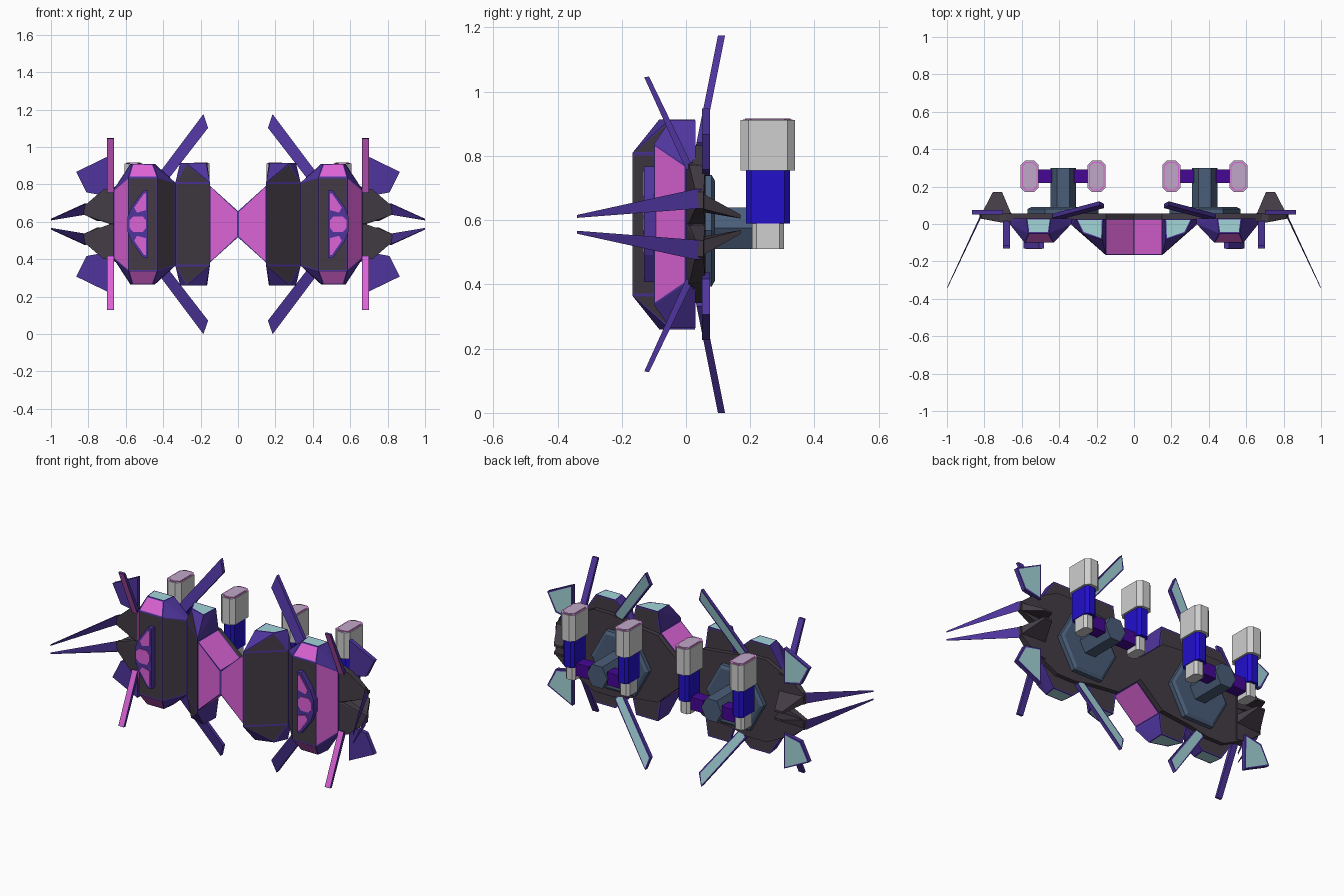
import bpy, bmesh, math

if "Cube" in bpy.data.objects:
    bpy.data.objects.remove(bpy.data.objects["Cube"])

CZ = 0.587  # height of the horizontal symmetry plane
COLOURS = {
    "dark_grey": (.056, .044, .060), "purple": (.078, .036, .34), "pink": (.72, .125, .67),
    "cyan": (.36, .66, .69), "slate": (.068, .11, .19), "blue": (.016, .005, .60),
    "indigo": (.06, .002, .30), "light_grey": (.62, .62, .62), "lavender": (.53, .39, .58),
}
MATS = {}
for n, c in COLOURS.items():
    m = bpy.data.materials.new(n)
    m.diffuse_color = (*c, 1)
    m.use_nodes = True
    m.node_tree.nodes["Principled BSDF"].inputs["Base Color"].default_value = m.diffuse_color
    MATS[n] = m


def hull(name, pts, base, rule=None, inset=.007, mz=False):
    """Convex solid, mirrored in x (and z); rule(normal) picks a colour for inset panels."""
    bm = bmesh.new()
    for p in pts:
        bm.verts.new(p)
    bmesh.ops.convex_hull(bm, input=bm.verts[:])
    bmesh.ops.delete(bm, geom=[v for v in bm.verts if not v.link_faces], context='VERTS')
    bmesh.ops.dissolve_limit(bm, angle_limit=.03, verts=bm.verts[:], edges=bm.edges[:])
    bmesh.ops.recalc_face_normals(bm, faces=bm.faces[:])
    bm.normal_update()
    slots = [base]
    if rule:
        picked = [(f, rule(f.normal)) for f in bm.faces]
        picked = [(f, c) for f, c in picked if c]
        if inset:
            bmesh.ops.inset_individual(bm, faces=[f for f, c in picked], thickness=inset)
        for f, c in picked:
            if c not in slots:
                slots.append(c)
            f.material_index = slots.index(c)
    me = bpy.data.meshes.new(name)
    bm.to_mesh(me)
    bm.free()
    for s in slots:
        me.materials.append(MATS[s])
    ob = bpy.data.objects.new(name, me)
    bpy.context.collection.objects.link(ob)
    ob.location.z = CZ
    mod = ob.modifiers.new("mirror", 'MIRROR')
    mod.use_axis = (True, False, mz)
    mod.use_mirror_merge = False
    return ob


def both(pts):
    return [(x, y, s * z) for x, y, z in pts for s in (1, -1)]


def prism(profile, y0, y1):
    return [(x, y, z) for x, z in profile for y in (y0, y1)]


def chamfered(cx, cy, hx, hy, c, z0, z1):
    out = [(hx - c, hy), (hx, hy - c)]
    return [(cx + sx * a, cy + sy * b, z) for a, b in out for sx in (1, -1)
            for sy in (1, -1) for z in (z0, z1)]


# centre waist: pink panels framed in purple
hull("waist", both([(0, -.165, .07), (.15, -.165, .205), (0, .025, .07), (.15, .025, .205)]),
     "purple", lambda n: "pink" if n.y < -.9 or abs(n.z) > .5 else None)


# chest blocks with angled front and windowed caps
def chest_rule(n):
    if abs(n.z) > .95:
        return "cyan"
    if abs(n.z) < .1 and n.x > .3 and n.y < -.3 or n.y > .9:
        return "dark_grey"


hull("chest_block", both([(.15, -.167, .222), (.335, -.005, .222), (.335, .028, .222),
                          (.15, .028, .222), (.17, -.083, .327), (.275, -.05, .327),
                          (.31, .028, .327), (.165, .028, .327)]),
     "purple", chest_rule, .01)


# side pods
def pod_rule(n):
    if abs(n.z) > .95:
        return "cyan"
    if abs(n.z) > .4 and n.y < -.5:
        return "pink"
    if abs(n.z) < .1 and n.x > .4 and n.y < -.3:
        return "pink"
    if abs(n.y) > .9 or n.x < -.4 and abs(n.z) < .2:
        return "dark_grey"


hull("side_pod", both([(.43, -.1, .25), (.585, -.1, .25), (.665, 0, .185), (.335, 0, .222),
                       (.335, .03, .222), (.665, .03, .185), (.455, -.05, .323),
                       (.565, -.05, .323), (.445, .03, .323), (.575, .03, .323)]),
     "purple", pod_rule, .008)

# pod vents
hull("vent_frame", both(prism([(.48, .18), (.507, .18), (.568, .095), (.59, .04)], -.13, -.09)),
     "purple")
hull("vent_slot", prism([(.492, .165), (.502, .165), (.555, .088), (.54, .062), (.492, .075)],
                        -.134, -.128), "pink", mz=True)
hull("vent_core", both(prism([(.51, .042), (.56, .042), (.58, .02), (.492, .02)], -.134, -.128)),
     "pink")

# dark back plates
hull("inner_back_plate", both(prism([(0, .068), (.15, .2), (.335, .22)], .02, .055)), "dark_grey")
hull("outer_back_plate", both(prism([(.335, .22), (.45, .245), (.57, .245), (.69, .185)], .02, .055)),
     "dark_grey")

# outer claws, with rear darts and long blades
hull("claw_plate", [(.655, 0, .195), (.655, 0, 0), (.69, .01, .002), (.825, .03, .05),
                    (.82, .03, .10), (.72, .01, .185), (.655, .06, .19), (.655, .06, 0),
                    (.69, .06, .002), (.825, .055, .05), (.82, .055, .10), (.72, .06, .18)],
     "dark_grey", mz=True)
hull("rear_dart", [(.65, .04, .04), (.65, .04, .10), (.82, .045, .05), (.82, .045, .10),
                   (.705, .17, .018), (.755, .17, .018), (.705, .17, .03), (.755, .17, .03)],
     "dark_grey", mz=True)
hull("claw_blade", [(.81, .05, .11), (.82, .05, .05), (.822, .03, .11), (.828, .03, .05),
                    (1, -.34, .029), (1, -.34, .02), (.995, -.338, .029)], "purple", mz=True)


# corner winglets and long fins: purple fronts, cyan backs
def back_panel(n):
    return "cyan" if n.y > .8 else None


hull("corner_winglet", prism([(.70, .15), (.81, .17), (.865, .28), (.70, .36)], .05, .075),
     "purple", back_panel, .012, mz=True)
fin = [(.185, .588), (.16, .515), (.40, .205), (.435, .255)]
hull("long_fin", [(x, .03 + .2 * (z - .2) + t, z) for x, z in fin for t in (-.008, .014)],
     "purple", back_panel, .01, mz=True)

# slanted antenna bars
hull("antenna_bar", [(x, y, z) for x in (.664, .70) for y, z in
                     [(-.13, .458), (-.115, .46), (.025, .17), (.0, .17)]],
     "purple", lambda n: "pink" if n.y < -.6 else None, .003, mz=True)

# rear mounts: hexagonal plate and arm
ring = [(math.cos(i * math.pi / 3), math.sin(i * math.pi / 3)) for i in range(6)]
hull("mount_plate", [(.38 + a * k * .95, y, -.02 + b * k) for a, b in ring
                     for k, y in ((.2, .05), (.2, .08), (.18, .09))], "slate")
hull("mount_arm", prism([(.378 + a * .068, -.012 + b * .074) for a, b in ring], .08, .30), "slate")

# four upright cannons
for tag, cx, s in (("inner", .2, 1), ("outer", .558, -1)):
    cy = .255
    hull(tag + "_cannon_link", chamfered(cx + s * .075, cy, .045, .036, .004, -.05, .025), "indigo")
    hull(tag + "_cannon_base", chamfered(cx, cy, .032, .05, .014, -.077, .01), "light_grey")
    hull(tag + "_cannon_body", chamfered(cx, cy, .036, .068, .016, .003, .17), "blue")
    hull(tag + "_cannon_muzzle", chamfered(cx, cy, .048, .085, .024, .168, .325), "light_grey",
         lambda n: "lavender" if n.z > .9 else None, 0)
    hull(tag + "_muzzle_ring", chamfered(cx, cy, .041, .077, .021, .32, .327), "pink")
    hull(tag + "_muzzle_bore", chamfered(cx, cy, .036, .071, .019, .32, .329), "lavender")
